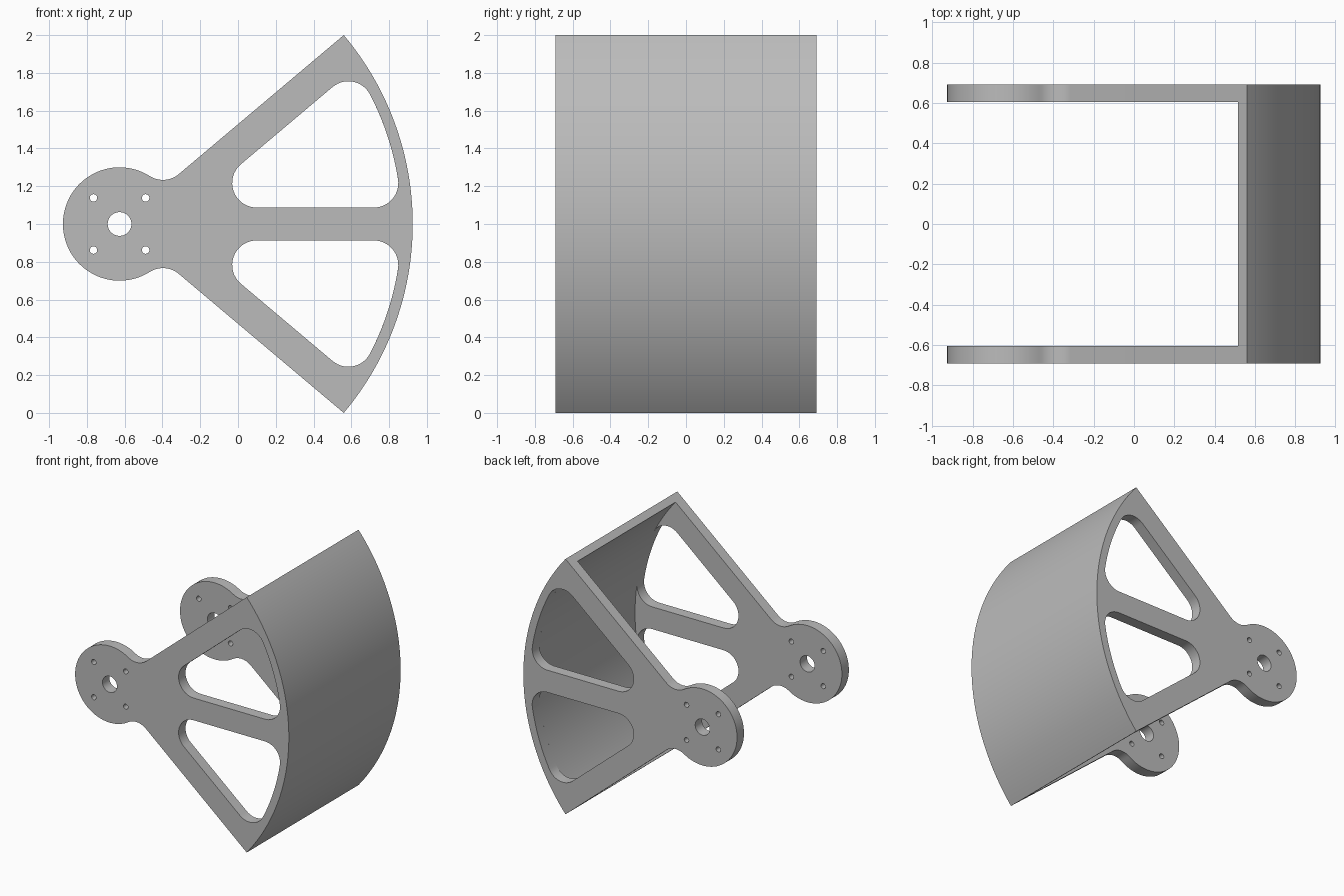
import bpy, bmesh, math
from mathutils import Vector

cube = bpy.data.objects.get("Cube")
if cube:
    bpy.data.objects.remove(cube, do_unlink=True)

# Dimensions, all measured about the hub axis
HUB_X, HUB_Z = -0.627, 1.0
HUB_R, OUT_R, IN_R = 0.3, 1.552, 1.493
FILLET = 0.13
SPREAD = math.asin(1.0 / OUT_R)
RIB, RAIL = 0.087, 0.172
HALF_Y, THICK = 0.692, 0.086

grey = bpy.data.materials.new("Plain grey")
grey.use_nodes = True
colour = (0.5, 0.5, 0.5, 1)
grey.diffuse_color = colour
grey.node_tree.nodes["Principled BSDF"].inputs["Base Color"].default_value = colour


def polar(r, a):
    return Vector((r * math.cos(a), r * math.sin(a)))


def arc(centre, r, start, end, steps):
    return [Vector(centre) + polar(r, start + (end - start) * i / steps)
            for i in range(steps + 1)]


def circle(centre, r, steps):
    return arc(centre, r, 0, 2 * math.pi, steps)[:-1]


def mirrored(loop):
    return [Vector((p.x, -p.y)) for p in loop]


def prism(name, loops, y0, y1):
    """Fill an outline with its holes and extrude it along y."""
    bm = bmesh.new()
    edges = []
    for loop in loops:
        vs = [bm.verts.new((HUB_X + p.x, y0, HUB_Z + p.y)) for p in loop]
        edges += [bm.edges.new((v, vs[i - 1])) for i, v in enumerate(vs)]
    bmesh.ops.triangle_fill(bm, edges=edges, use_beauty=True, normal=(0, -1, 0))
    new = bmesh.ops.extrude_face_region(bm, geom=bm.faces[:], use_keep_orig=True)
    moved = [g for g in new["geom"] if isinstance(g, bmesh.types.BMVert)]
    bmesh.ops.translate(bm, verts=moved, vec=(0, y1 - y0, 0))
    bmesh.ops.recalc_face_normals(bm, faces=bm.faces[:])
    mesh = bpy.data.meshes.new(name)
    bm.to_mesh(mesh)
    bm.free()
    mesh.materials.append(grey)
    obj = bpy.data.objects.new(name, mesh)
    bpy.context.collection.objects.link(obj)
    bpy.ops.object.select_all(action="DESELECT")
    obj.select_set(True)
    bpy.context.view_layer.objects.active = obj
    bpy.ops.object.shade_smooth_by_angle(angle=math.radians(30))
    return obj


# Arm outline: fan edge, concave neck fillets and round hub
neck_t = math.sqrt((HUB_R + FILLET) ** 2 - FILLET ** 2)
neck_a = SPREAD + math.atan2(FILLET, neck_t)
neck = arc(polar(HUB_R + FILLET, neck_a), FILLET,
           SPREAD - math.pi / 2, neck_a - math.pi, 14)
hub = arc((0, 0), HUB_R, neck_a, 2 * math.pi - neck_a, 56)[1:-1]
rim = arc((0, 0), OUT_R, -SPREAD, SPREAD, 48)
outline = rim + neck + hub + mirrored(reversed(neck))

# Rounded window between the centre rib, the sloping rail and the rim
low = RIB + FILLET
inset = RAIL + FILLET
reach = IN_R - FILLET
inner = Vector(((inset + low * math.cos(SPREAD)) / math.sin(SPREAD), low))
corner_a = math.asin(low / reach)
tip_a = SPREAD - math.asin(inset / reach)
window = (arc(inner, FILLET, SPREAD + math.pi / 2, 1.5 * math.pi, 16)
          + arc(polar(reach, corner_a), FILLET, -math.pi / 2, corner_a, 14)
          + arc((0, 0), IN_R, corner_a, tip_a, 18)[1:-1]
          + arc(polar(reach, tip_a), FILLET, tip_a, SPREAD + math.pi / 2, 14))

# Shaft hole and four screw holes
holes = [circle((0, 0), 0.063, 32)]
holes += [circle((sx * 0.138, sz * 0.138), 0.02, 16) for sx in (-1, 1) for sz in (-1, 1)]

# Two side arms
loops = [outline, window, mirrored(window)] + holes
prism("front_arm", loops, -HALF_Y, THICK - HALF_Y)
prism("back_arm", loops, HALF_Y - THICK, HALF_Y)

# Curved cover joining the arms
cover = rim + arc((0, 0), IN_R, SPREAD, -SPREAD, 48)
prism("curved_cover", [cover], THICK - HALF_Y, HALF_Y - THICK)
